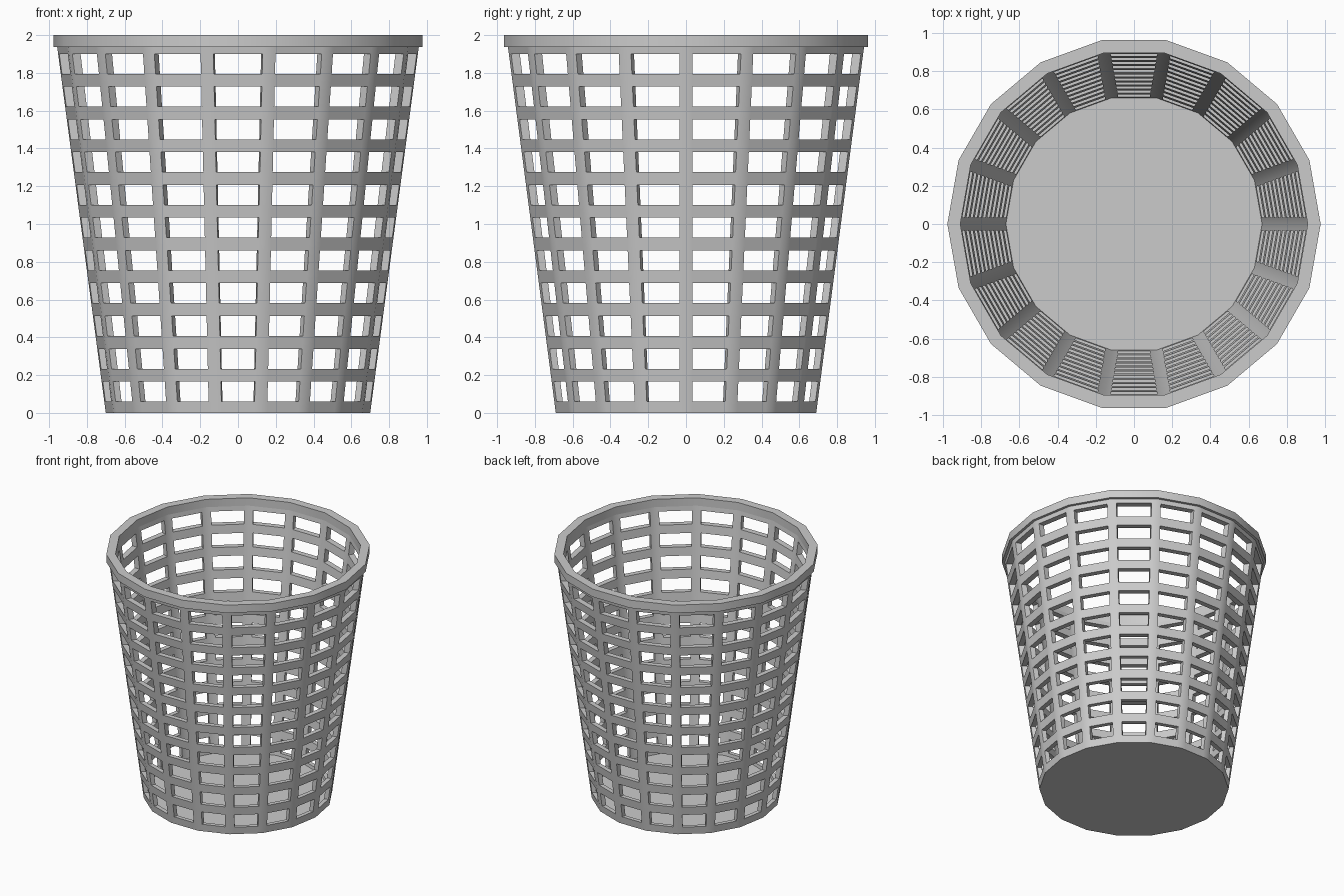
import bpy, bmesh
from math import cos, sin, pi
from mathutils import Vector

if "Cube" in bpy.data.objects:
    bpy.data.objects.remove(bpy.data.objects["Cube"])

SIDES = 18
RIB = 0.035          # half width of an upright rib on one panel
ROWS = 11
WALL_TOP = 1.936
FLOOR = 0.035


def corner(r, k, z):
    a = 2 * pi * k / SIDES
    return Vector((r * cos(a), r * sin(a), z))


def outer_r(z):
    return 0.70 + 0.257 * z / WALL_TOP


def inner_r(z):
    return 0.667 + 0.243 * z / WALL_TOP


def finish(bm, name):
    bmesh.ops.remove_doubles(bm, verts=bm.verts, dist=0.0005)
    bmesh.ops.recalc_face_normals(bm, faces=bm.faces)
    me = bpy.data.meshes.new(name)
    bm.to_mesh(me)
    bm.free()
    ob = bpy.data.objects.new(name, me)
    bpy.context.collection.objects.link(ob)
    bpy.ops.object.select_all(action='DESELECT')
    ob.select_set(True)
    bpy.context.view_layer.objects.active = ob
    bpy.ops.object.shade_smooth_by_angle(angle=pi / 6)
    return ob


def face(bm, pts):
    bm.faces.new([bm.verts.new(p) for p in pts])


# Height levels: odd bands are rows of holes
levels = [0.0]
for i in range(ROWS):
    z = 0.06 + i * 0.1735
    levels += [z, z + 0.106]
levels.append(WALL_TOP)


def panel_point(k, col, row, inside):
    z = levels[row]
    if inside and row == 0:
        z = FLOOR
    r = inner_r(z) if inside else outer_r(z)
    a, b = corner(r, k, z), corner(r, k + 1, z)
    step = (b - a).normalized() * RIB
    return (a, a + step, b - step, b)[col]


# Basket wall with holes, plus solid floor
bm = bmesh.new()
for k in range(SIDES):
    for row in range(len(levels) - 1):
        for col in range(3):
            ids = [(col, row), (col + 1, row), (col + 1, row + 1), (col, row + 1)]
            out = [panel_point(k, c, r, False) for c, r in ids]
            inn = [panel_point(k, c, r, True) for c, r in ids]
            if col == 1 and row % 2 == 1:
                for i in range(4):
                    j = (i + 1) % 4
                    face(bm, [out[i], out[j], inn[j], inn[i]])
            else:
                face(bm, out)
                face(bm, inn[::-1])
for inside in (False, True):
    face(bm, [panel_point(k, c, 0, inside) for k in range(SIDES) for c in range(3)])
finish(bm, "basket_wall")

# Rim band around the top
profile = [(0.91, WALL_TOP), (0.978, WALL_TOP), (0.978, 2.0), (0.91, 2.0)]
bm = bmesh.new()
for k in range(SIDES):
    for i in range(4):
        (r0, z0), (r1, z1) = profile[i], profile[(i + 1) % 4]
        face(bm, [corner(r0, k, z0), corner(r0, k + 1, z0),
                  corner(r1, k + 1, z1), corner(r1, k, z1)])
finish(bm, "rim")
